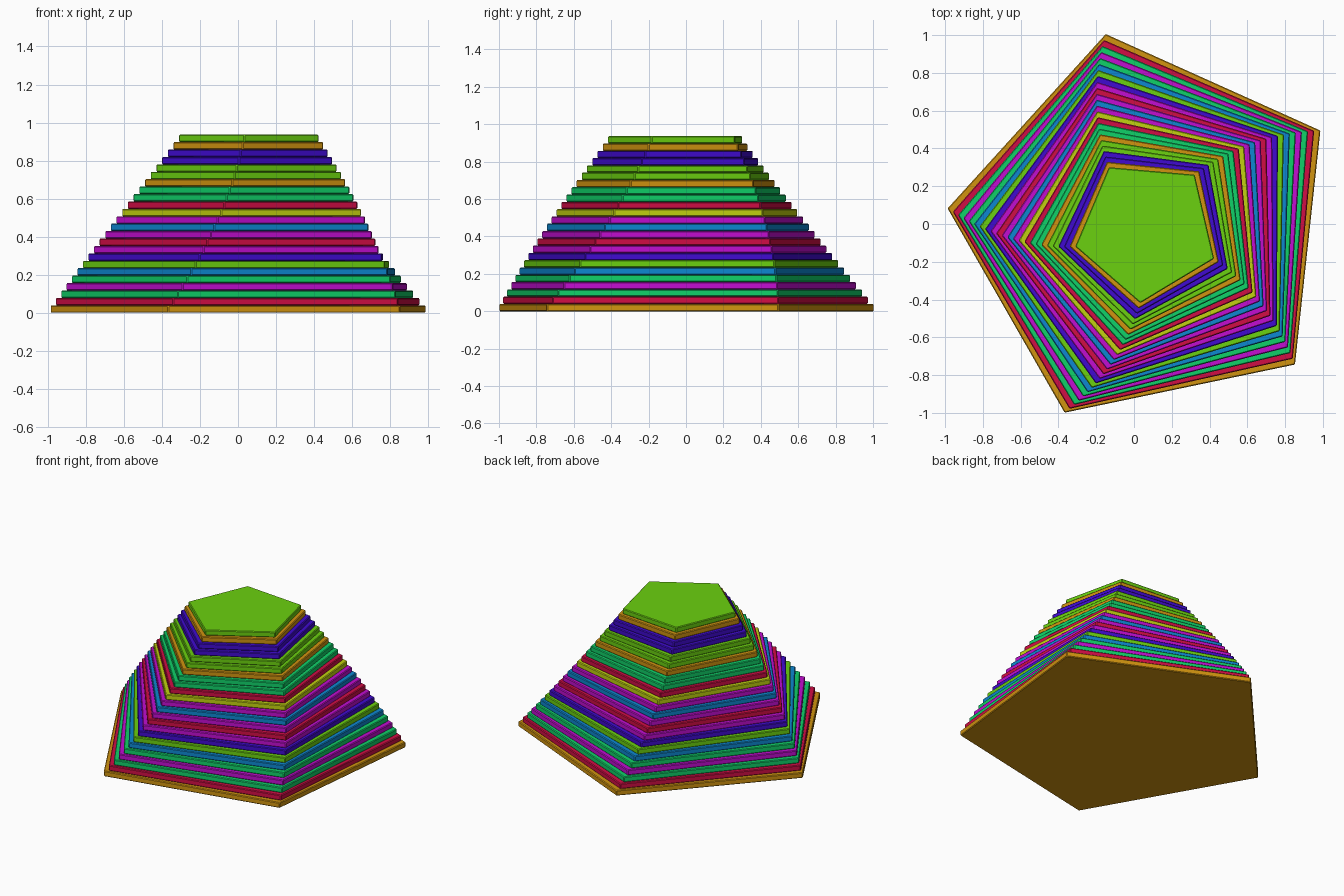
import bpy, bmesh, math

if "Cube" in bpy.data.objects:
    bpy.data.objects.remove(bpy.data.objects["Cube"])

LAYERS = 24
HEIGHT = 0.039
CENTRE = (0.067, -0.032)
R_BOTTOM, R_TOP = 1.06, 0.388
A_BOTTOM, A_TOP = math.radians(29.8), math.radians(49.0)
BEVEL = 0.005


def linear(c):
    return c / 12.92 if c <= 0.04045 else ((c + 0.055) / 1.055) ** 2.4


# flat colours, given as sRGB and stored as linear
PALETTE = {
    "orange": (0.82, 0.58, 0.06),
    "crimson": (0.82, 0.05, 0.27),
    "green": (0.06, 0.82, 0.41),
    "magenta": (0.76, 0.05, 0.82),
    "blue": (0.05, 0.53, 0.82),
    "lime": (0.42, 0.82, 0.06),
    "indigo": (0.25, 0.04, 0.82),
    "yellow": (0.76, 0.82, 0.06),
}
materials = {}
for name, rgb in PALETTE.items():
    mat = bpy.data.materials.new(name)
    mat.diffuse_color = (*[linear(c) for c in rgb], 1.0)
    mat.use_nodes = True
    mat.node_tree.nodes["Principled BSDF"].inputs["Base Color"].default_value = mat.diffuse_color
    materials[name] = mat

# layer colours from the bottom up
COLOURS = ("orange crimson green magenta green blue lime indigo "
           "magenta crimson magenta blue magenta yellow crimson green "
           "green orange lime lime indigo indigo orange lime").split()


def pentagon_slab(name, radius, angle, z, material):
    """Bevelled five-sided slab standing on height z."""
    bm = bmesh.new()
    ring = [bm.verts.new((radius * math.cos(angle + k * math.tau / 5),
                          radius * math.sin(angle + k * math.tau / 5), 0))
            for k in range(5)]
    base = bm.faces.new(ring)
    top = bmesh.ops.extrude_face_region(bm, geom=[base], use_keep_orig=True)
    bmesh.ops.translate(bm, vec=(0, 0, HEIGHT),
                        verts=[v for v in top["geom"] if isinstance(v, bmesh.types.BMVert)])
    bmesh.ops.recalc_face_normals(bm, faces=bm.faces[:])
    bmesh.ops.bevel(bm, geom=bm.edges[:], offset=BEVEL, segments=1,
                    profile=0.5, affect='EDGES')
    bmesh.ops.recalc_face_normals(bm, faces=bm.faces[:])
    mesh = bpy.data.meshes.new(name)
    bm.to_mesh(mesh)
    bm.free()
    mesh.materials.append(material)
    obj = bpy.data.objects.new(name, mesh)
    obj.location = (*CENTRE, z)
    bpy.context.collection.objects.link(obj)


# twisted, tapering stack of slabs
for i, colour in enumerate(COLOURS):
    t = i / (LAYERS - 1)
    pentagon_slab(f"layer_{i + 1:02d}",
                  R_BOTTOM + (R_TOP - R_BOTTOM) * t,
                  A_BOTTOM + (A_TOP - A_BOTTOM) * t,
                  i * HEIGHT, materials[colour])
